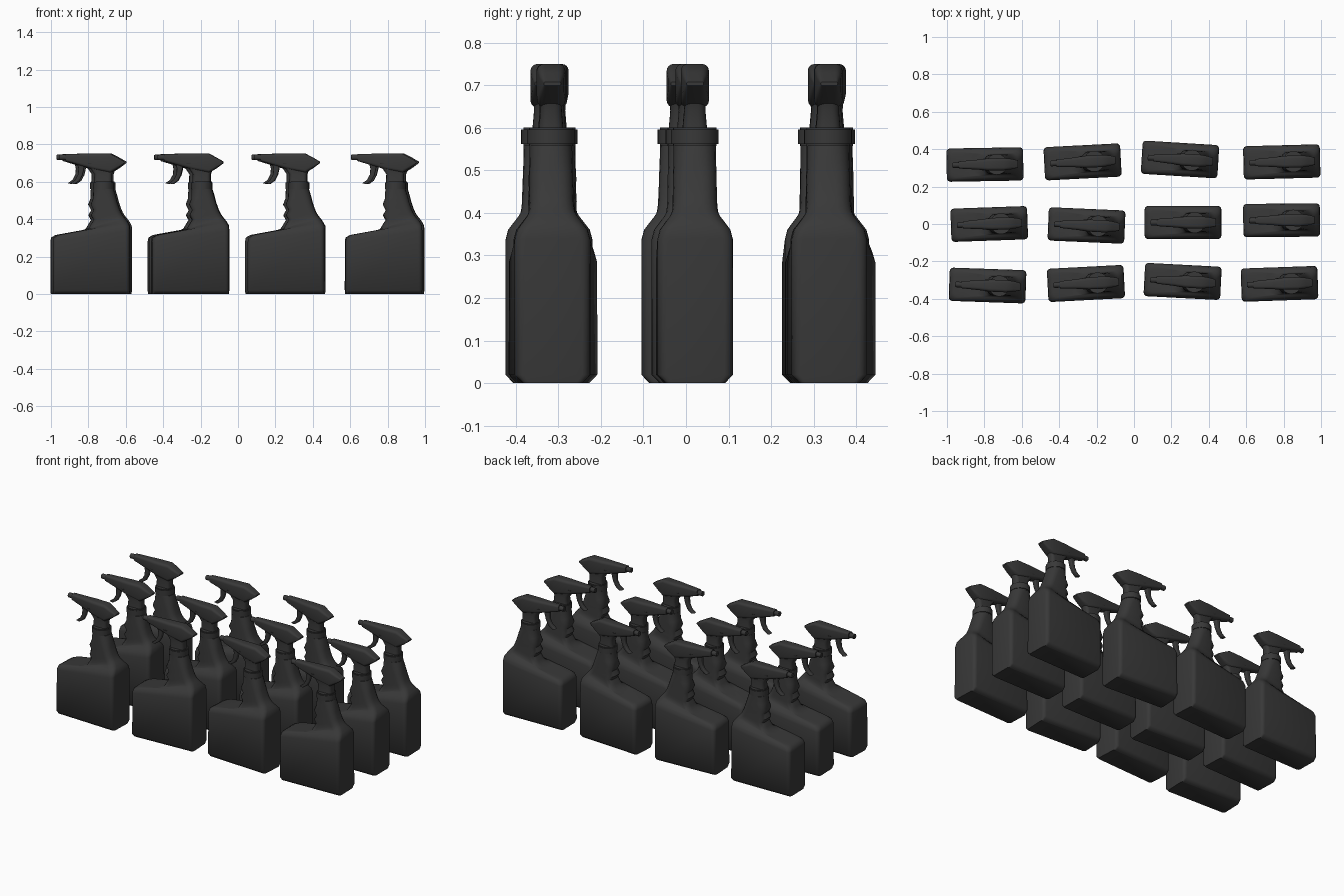
import bpy, bmesh, math
from mathutils import Vector, Matrix

cube = bpy.data.objects.get("Cube")
if cube:
    bpy.data.objects.remove(cube)

plastic = bpy.data.materials.new("dark grey plastic")
plastic.use_nodes = True
grey = (0.04, 0.04, 0.04, 1)
plastic.diffuse_color = grey
plastic.node_tree.nodes["Principled BSDF"].inputs["Base Color"].default_value = grey


def ring(x0, z0, x1, z1, half, r, steps=4):
    """Rounded rectangle whose long axis runs between two points of the xz plane."""
    a, b = Vector((x0, 0, z0)), Vector((x1, 0, z1))
    mid, u = (a + b) / 2, (b - a).normalized()
    length = (b - a).length / 2
    r = min(r, length * 0.98, half * 0.98)
    pts = []
    for k, (sx, sy) in enumerate([(1, 1), (-1, 1), (-1, -1), (1, -1)]):
        for i in range(steps + 1):
            t = math.pi / 2 * (k + i / steps)
            along = sx * (length - r) + r * math.cos(t)
            side = sy * (half - r) + r * math.sin(t)
            pts.append(mid + u * along + Vector((0, side, 0)))
    return pts


def finish(bm, name, angle=35):
    bmesh.ops.recalc_face_normals(bm, faces=bm.faces)
    mesh = bpy.data.meshes.new(name)
    bm.to_mesh(mesh)
    bm.free()
    mesh.materials.append(plastic)
    mesh.shade_smooth()
    mesh.set_sharp_from_angle(angle=math.radians(angle))
    return mesh


def loft(name, sections, angle=35):
    bm = bmesh.new()
    rings = [[bm.verts.new(p) for p in ring(*s)] for s in sections]
    n = len(rings[0])
    for low, high in zip(rings, rings[1:]):
        for i in range(n):
            j = (i + 1) % n
            bm.faces.new((low[i], low[j], high[j], high[i]))
    bm.faces.new(rings[0])
    bm.faces.new(rings[-1])
    return finish(bm, name, angle)


def turned(name, radius, depth, matrix, bevel):
    bm = bmesh.new()
    bmesh.ops.create_cone(bm, cap_ends=True, segments=32, radius1=radius,
                          radius2=radius, depth=depth, matrix=matrix)
    rims = [e for e in bm.edges if any(len(f.verts) > 4 for f in e.link_faces)]
    bmesh.ops.bevel(bm, geom=rims, offset=bevel, segments=2, affect='EDGES')
    return finish(bm, name)


# Bottle with sloping shoulder and finger grips on the neck
body = loft("bottle_body", [
    (-.203, 0, .203, 0, .07, .015),
    (-.205, .02, .205, .02, .089, .02),
    (-.205, .28, .205, .34, .089, .024),
    (-.201, .302, .204, .365, .083, .03),
    (-.178, .315, .195, .383, .071, .035),
    (-.06, .333, .183, .4, .06, .035),
    (-.018, .347, .174, .411, .055, .035),
    (-.004, .37, .165, .423, .053, .035),
    (.011, .395, .157, .437, .052, .035),
    (-.003, .42, .15, .453, .052, .035),
    (.012, .448, .143, .473, .051, .035),
    (-.004, .478, .137, .49, .051, .035),
    (.008, .51, .13, .52, .05, .04),
    (.01, .56, .118, .56, .05, .045),
], 50)

# Screw collar
collar = turned("collar", .056, .044, Matrix.Translation((.063, 0, .579)), .005)

# Sprayer stem, barrel, nozzle and trigger
stem = loft("sprayer_stem", [
    (.014, .595, .109, .595, .029, .02),
    (.015, .64, .109, .64, .025, .018),
    (-.005, .67, .118, .665, .026, .018),
    (-.03, .7, .13, .7, .031, .018),
])
barrel = loft("sprayer_barrel", [
    (-.14, .711, -.14, .748, .019, .01),
    (-.045, .682, -.045, .75, .026, .015),
    (.015, .665, .015, .75, .032, .016),
    (.1, .648, .1, .75, .033, .016),
    (.14, .672, .14, .729, .028, .014),
    (.176, .699, .176, .708, .02, .004),
])
nozzle = turned("nozzle", .015, .05,
                Matrix.Translation((-.148, 0, .73)) @ Matrix.Rotation(math.pi / 2, 4, 'Y'), .003)
trigger = loft("trigger", [
    (-.078, .705, -.035, .7, .014, .006),
    (-.07, .67, -.04, .668, .013, .006),
    (-.073, .638, -.048, .635, .012, .006),
    (-.088, .61, -.064, .605, .012, .006),
    (-.113, .592, -.09, .587, .012, .005),
])

# Three rows of four bottles: x, y, turn in degrees
layout = [
    (-.797, .318, 1), (-.275, .332, 3), (.246, .345, -3.5), (.79, .332, 1.5),
    (-.774, 0, 2), (-.254, -.008, -2.5), (.262, .008, 0), (.789, .02, .5),
    (-.783, -.329, -2), (-.257, -.318, 3), (.26, -.307, -3), (.778, -.32, 2),
]
for number, (x, y, turn) in enumerate(layout, 1):
    for mesh in (body, collar, stem, barrel, nozzle, trigger):
        part = bpy.data.objects.new(f"{mesh.name}_{number}", mesh)
        part.location = (x, y, 0)
        part.rotation_euler.z = math.radians(turn)
        bpy.context.scene.collection.objects.link(part)
